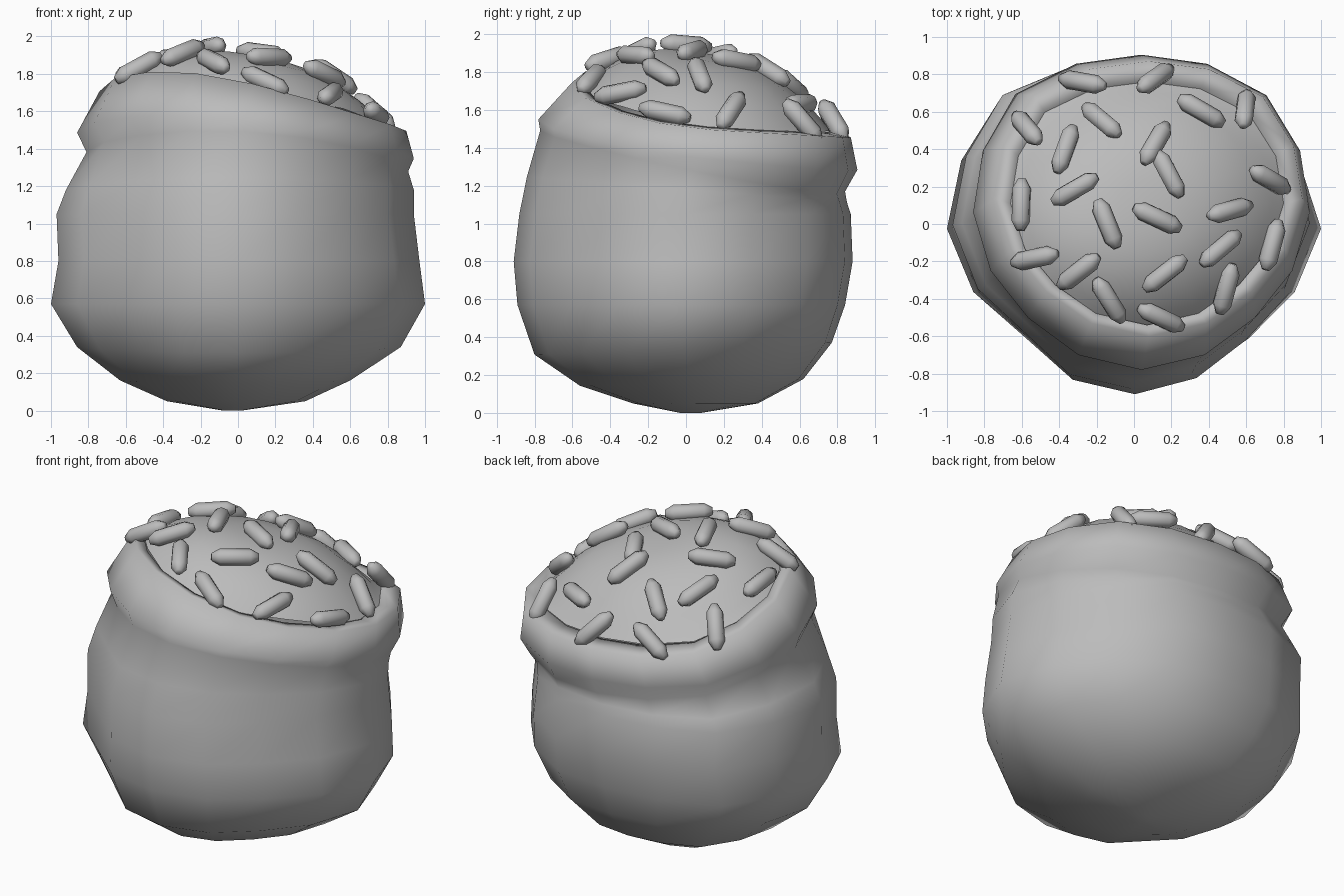
import bpy, bmesh, math
from mathutils import Vector, Matrix

if "Cube" in bpy.data.objects:
    bpy.data.objects.remove(bpy.data.objects["Cube"], do_unlink=True)

grey = bpy.data.materials.new("plain grey")
grey.use_nodes = True
colour = (0.5, 0.5, 0.5, 1)
grey.diffuse_color = colour
grey.node_tree.nodes["Principled BSDF"].inputs["Base Color"].default_value = colour

SIDES = 16
# Bulge of the cloth in each direction, counter-clockwise from +x
BELLY = [1, .96, .94, .94, .91, .94, 1.02, 1, 1, .93, .845, .9, .91, .89, .87, .93]
COLLAR = [1, 1.02, 1.05, 1.02, 1, 1.02, 1.06, 1.02, 1, .97, .95, .98, 1, .98, .95, .97]
SAG = .15


def ring(x0, x1, y0, y1, z, tilt_x=0, tilt_y=0, collar=0, sag=0):
    """Tilted loop of points filling the given bounds."""
    points = []
    for i in range(SIDES):
        a = math.tau * i / SIDES
        x = math.cos(a) * (BELLY[i] * (1 - collar) + COLLAR[i] * collar)
        y = math.sin(a) * (BELLY[i] / .91 * (1 - collar) + COLLAR[i] * collar)
        x = (x0 + x1) / 2 + x * (x1 - x0) / 2
        y = (y0 + y1) / 2 + y * (y1 - y0) / 2
        points.append(Vector((x, y, z + tilt_x * x + tilt_y * y + sag * x * y)))
    return points


def loft(name, rings, cap_start=False, cap_end=False):
    """Smooth skin through a list of equal loops."""
    bm = bmesh.new()
    loops = [[bm.verts.new(p) for p in r] for r in rings]
    for low, high in zip(loops, loops[1:]):
        n = len(low)
        for i in range(n):
            j = (i + 1) % n
            bm.faces.new((low[i], low[j], high[j], high[i]))
    for use, loop in ((cap_start, loops[0]), (cap_end, loops[-1])):
        if use:
            middle = bm.verts.new(sum((v.co for v in loop), Vector()) / len(loop))
            for i, v in enumerate(loop):
                bm.faces.new((v, loop[(i + 1) % len(loop)], middle))
    bmesh.ops.recalc_face_normals(bm, faces=bm.faces)
    mesh = bpy.data.meshes.new(name)
    bm.to_mesh(mesh)
    bm.free()
    mesh.materials.append(grey)
    mesh.shade_smooth()
    return mesh


def add(name, mesh):
    obj = bpy.data.objects.new(name, mesh)
    bpy.context.collection.objects.link(obj)
    return obj


# Sack: rounded base, full belly, pinched neck, turned collar and inner lip
LIP = (-.66, .8, -.54, .76)
sack = [
    ring(-.08, .02, -.03, .08, 0),
    ring(-.38, .36, -.28, .38, .05),
    ring(-.63, .6, -.56, .62, .16, 0, .03),
    ring(-.86, .87, -.8, .77, .34, 0, .04),
    ring(-1, 1, -.89, .84, .57),
    ring(-.96, .97, -.91, .88, .8),
    ring(-.97, .94, -.88, .87, 1.05),
    ring(-.92, .94, -.84, .85, 1.18, 0, -.08, .1),
    ring(-.81, .91, -.77, .84, 1.34, -.06, -.2, .8),
    ring(-.86, .94, -.78, .905, 1.43, -.08, -.16, 1, .05),
    ring(-.74, .9, -.6, .87, 1.64, -.15, -.21, 1, SAG),
    ring(*LIP, 1.64, -.15, -.2, 1, SAG),
    ring(*LIP, 1.57, -.15, -.2, 1, SAG),
]
add("sack", loft("sack", sack, cap_start=True))

# Heaped filling
cx, cy = (LIP[0] + LIP[1]) / 2, (LIP[2] + LIP[3]) / 2
rx, ry = (LIP[1] - LIP[0]) / 2, (LIP[3] - LIP[2]) / 2


def heap(x, y, least=0):
    """Height of the filling, at least this far above its tilted edge."""
    r2 = ((x - cx) / rx) ** 2 + ((y - cy) / ry) ** 2
    edge = 1.63 - .15 * x - .18 * y + SAG * x * y
    return edge + max(least, .28 * (1 - r2 ** 1.4))


mound = []
for t in (1, .92, .8, .62, .42, .2):
    loop = ring(cx - rx * t, cx + rx * t, cy - ry * t, cy + ry * t, 0, collar=1)
    mound.append([Vector((p.x, p.y, heap(p.x, p.y))) for p in loop])
add("filling", loft("filling", mound, cap_end=True))

# Grains scattered over the heap: x, y, turn in degrees
GRAINS = [
    (-.27, .74, -10), (.11, .76, 35), (-.56, .5, -50), (-.36, .39, 70),
    (-.17, .54, -40), (.35, .59, -30), (.58, .6, 83), (.11, .42, 60),
    (.18, .26, -62), (.71, .23, -30), (-.31, .18, 30), (-.59, .1, 88),
    (-.14, 0, -68), (.12, .03, -25), (.5, .07, 15), (.72, -.11, 75),
    (.45, -.13, 40), (-.52, -.18, 12), (-.29, -.25, 38), (.16, -.26, 38),
    (.48, -.34, 75), (-.13, -.4, -58), (.14, -.49, -25),
]
stations = ((-.14, .022), (-.09, .05), (.09, .05), (.14, .022))
grain_mesh = loft("grain", [
    [Vector((x, r * math.cos(math.tau * k / 8), r * math.sin(math.tau * k / 8)))
     for k in range(8)] for x, r in stations], True, True)
heart = Vector((-.05, -.05, .9))

for x, y, turn in GRAINS:
    # Lay the grain flat, facing away from the heart of the heap
    spot = Vector((x, y, heap(x, y, .04)))
    up = (spot - heart).normalized()
    c, s = math.cos(math.radians(turn)), math.sin(math.radians(turn))
    along = Vector((c, s, -(c * up.x + s * up.y) / up.z)).normalized()
    turned = Matrix((along, up.cross(along), up)).transposed().to_4x4()
    add("grain", grain_mesh).matrix_world = Matrix.Translation(spot + up * .025) @ turned
